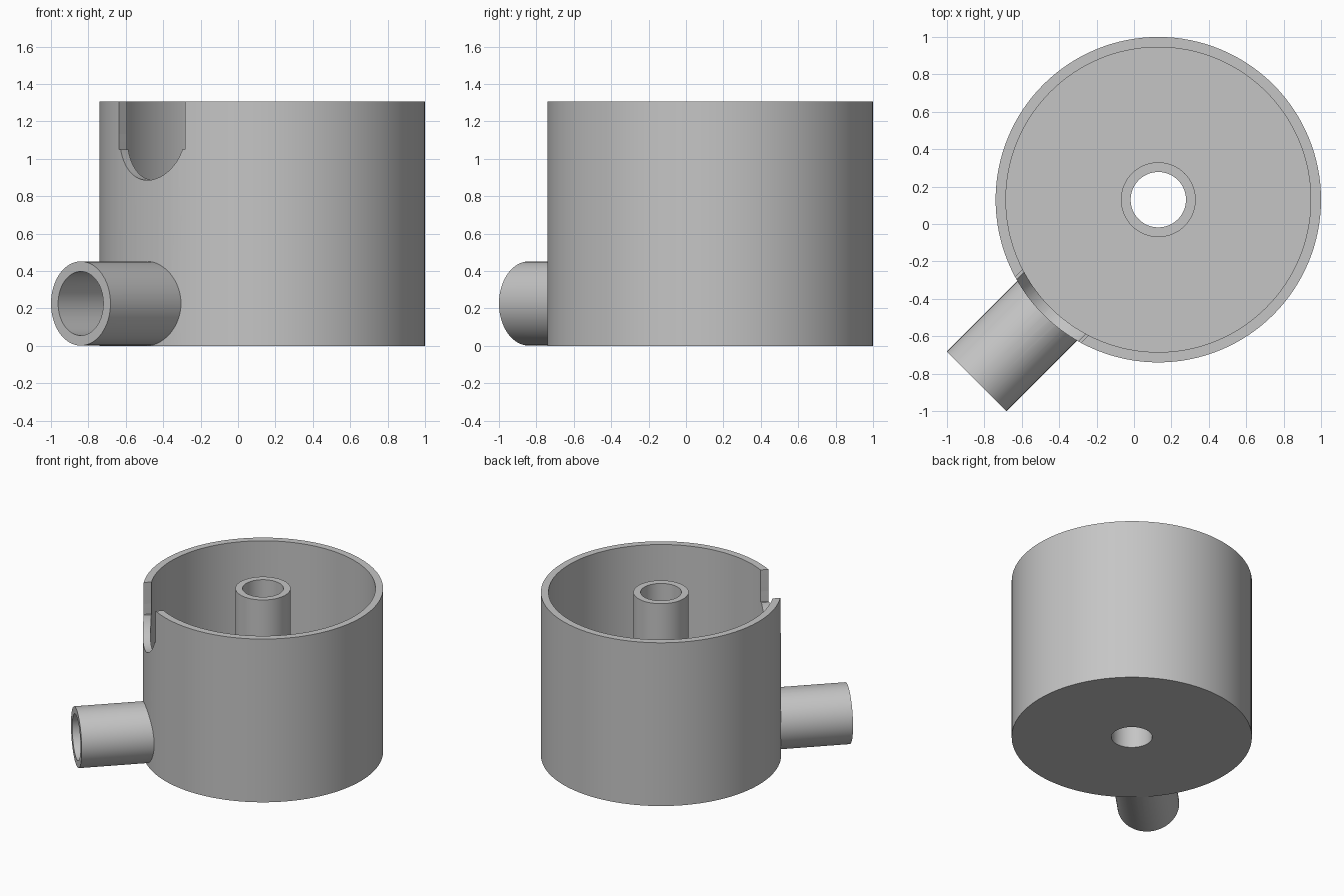
import bpy
from math import radians, sqrt
from mathutils import Matrix, Vector

if "Cube" in bpy.data.objects:
    bpy.data.objects.remove(bpy.data.objects["Cube"], do_unlink=True)

# Main dimensions
CENTRE = Vector((0.13, 0.13, 0))
HEIGHT, RADIUS, INNER, FLOOR = 1.305, 0.87, 0.815, 0.055
SPOUT_Z, SPOUT_END = 0.226, 1.373
OUT = Vector((-1, -1, 0)) / sqrt(2)      # direction of spout and notch

grey = bpy.data.materials.new("light grey")
grey.use_nodes = True
colour = (0.56, 0.56, 0.56, 1)
grey.diffuse_color = colour
grey.node_tree.nodes["Principled BSDF"].inputs["Base Color"].default_value = colour


def cylinder(name, radius, start, end, sides=96):
    """Round bar between two points."""
    axis = end - start
    bpy.ops.mesh.primitive_cylinder_add(vertices=sides, radius=radius, depth=axis.length)
    ob = bpy.context.object
    ob.name = name
    ob.matrix_world = Matrix.Translation((start + end) / 2) @ axis.to_track_quat("Z", "Y").to_matrix().to_4x4()
    return ob


def upright(name, radius, low, high, sides=96):
    return cylinder(name, radius, CENTRE + Vector((0, 0, low)), CENTRE + Vector((0, 0, high)), sides)


def radial(name, radius, near, far, z, sides=64):
    lift = CENTRE + Vector((0, 0, z))
    return cylinder(name, radius, lift + OUT * near, lift + OUT * far, sides)


def combine(target, tool, operation):
    """Apply a boolean and discard the tool."""
    bpy.context.view_layer.update()
    mod = target.modifiers.new(operation.lower(), "BOOLEAN")
    mod.operation, mod.object, mod.solver = operation, tool, "EXACT"
    bpy.ops.object.select_all(action="DESELECT")
    bpy.context.view_layer.objects.active = target
    target.select_set(True)
    bpy.ops.object.modifier_apply(modifier=mod.name)
    bpy.data.objects.remove(tool, do_unlink=True)


# Cup with side spout, hollowed out
cup = upright("cup_with_spout", RADIUS, 0, HEIGHT, 128)
combine(cup, radial("spout", 0.225, 0.75, SPOUT_END, SPOUT_Z), "UNION")
combine(cup, upright("cavity", INNER, FLOOR, HEIGHT + 0.3, 128), "DIFFERENCE")

# Hollow centre post, open through the floor
combine(cup, upright("centre_post", 0.20, 0.02, HEIGHT, 64), "UNION")
combine(cup, upright("post_bore", 0.148, -0.2, HEIGHT + 0.2, 64), "DIFFERENCE")

# Spout bore through the wall
combine(cup, radial("spout_bore", 0.171, 0.68, SPOUT_END + 0.2, SPOUT_Z), "DIFFERENCE")

# Rim notch: square opening over a rounded bottom
bpy.ops.mesh.primitive_cube_add(size=1)
slot = bpy.context.object
slot.matrix_world = (Matrix.Translation(CENTRE + OUT * 0.8 + Vector((0, 0, 1.3)))
                     @ Matrix.Rotation(radians(45), 4, "Z")
                     @ Matrix.Diagonal((0.6, 0.496, 0.5, 1)))
combine(cup, slot, "DIFFERENCE")
combine(cup, radial("notch_round", 0.248, 0.5, 1.1, 1.133), "DIFFERENCE")

# Finish
cup.data.materials.clear()
cup.data.materials.append(grey)
for face in cup.data.polygons:
    face.material_index = 0
bpy.ops.object.shade_smooth_by_angle(angle=radians(30))
